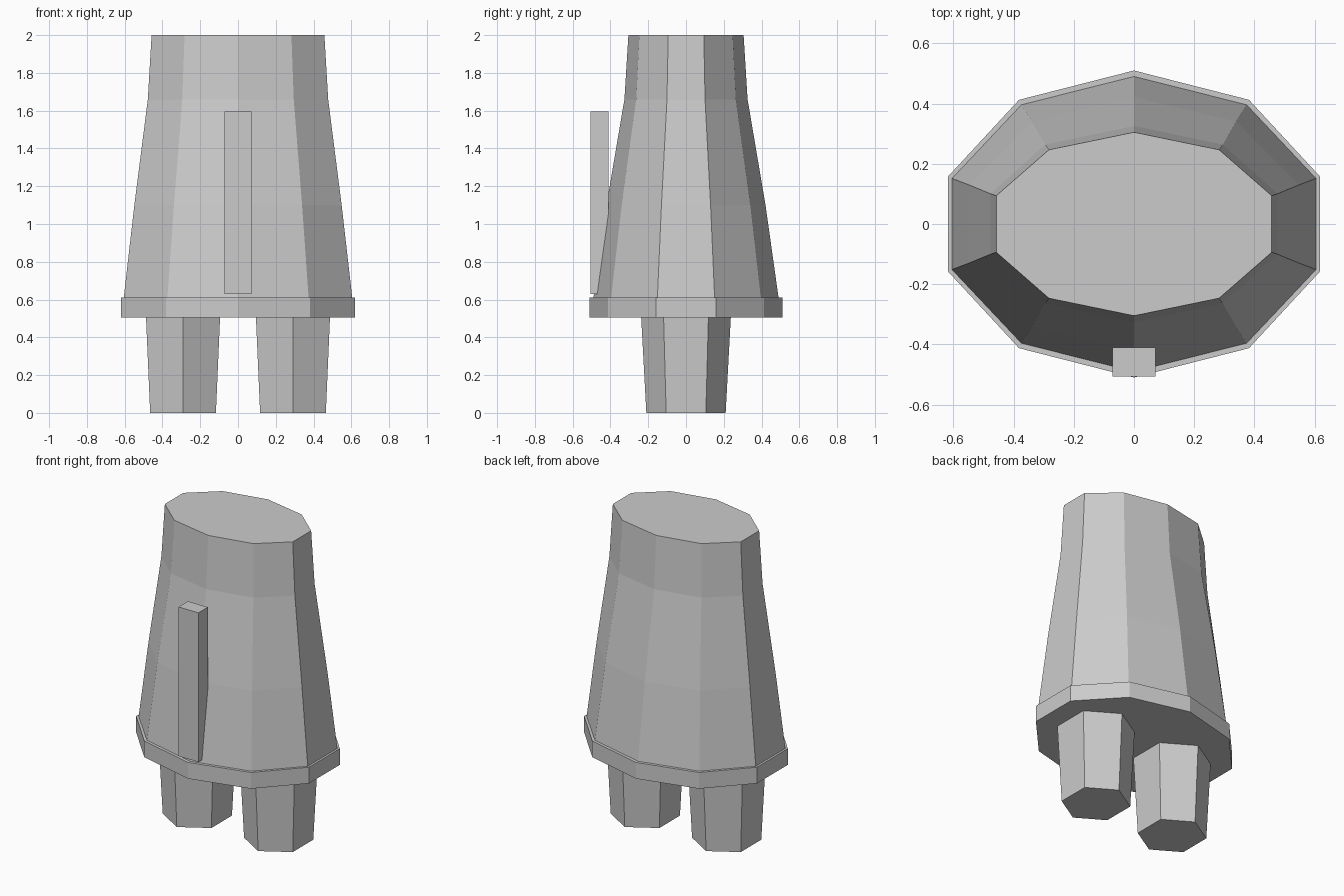
import bpy, bmesh
from math import cos, sin, pi

if "Cube" in bpy.data.objects:
    bpy.data.objects.remove(bpy.data.objects["Cube"])

grey = bpy.data.materials.new("plain grey")
grey.diffuse_color = (0.6, 0.6, 0.6, 1)
grey.use_nodes = True
grey.node_tree.nodes["Principled BSDF"].inputs["Base Color"].default_value = grey.diffuse_color


def finish(name, bm):
    bmesh.ops.recalc_face_normals(bm, faces=bm.faces)
    mesh = bpy.data.meshes.new(name)
    bm.to_mesh(mesh)
    bm.free()
    mesh.materials.append(grey)
    obj = bpy.data.objects.new(name, mesh)
    bpy.context.collection.objects.link(obj)
    return obj


def loft(name, sides, rings, x=0.0):
    """Capped elliptical prism; rings are (z, radius x, radius y), one corner at +y."""
    bm = bmesh.new()
    loops = []
    for z, rx, ry in rings:
        angles = [pi / 2 + 2 * pi * i / sides for i in range(sides)]
        loops.append([bm.verts.new((x + rx * cos(a), ry * sin(a), z)) for a in angles])
    for low, high in zip(loops, loops[1:]):
        for i in range(sides):
            j = (i + 1) % sides
            bm.faces.new((low[i], low[j], high[j], high[i]))
    bm.faces.new(loops[0][::-1])
    bm.faces.new(loops[-1])
    return finish(name, bm)


# Tapered body
loft("body", 10, [(0.58, 0.640, 0.494), (0.61, 0.636, 0.49), (1.10, 0.577, 0.421),
                  (1.66, 0.502, 0.326), (2.0, 0.481, 0.305)])

# Hem band around the bottom of the body
loft("hem", 10, [(0.505, 0.650, 0.51), (0.61, 0.650, 0.51)])

# Two hexagonal legs
for side, x in (("left", -0.291), ("right", 0.291)):
    loft(side + "_leg", 6, [(0.0, 0.201, 0.21), (0.52, 0.227, 0.238)], x)

# Upright front strip
bm = bmesh.new()
bmesh.ops.create_cube(bm, size=1)
bmesh.ops.scale(bm, vec=(0.142, 0.096, 0.965), verts=bm.verts)
bmesh.ops.translate(bm, vec=(0, -0.458, 1.1125), verts=bm.verts)
finish("front_strip", bm)
